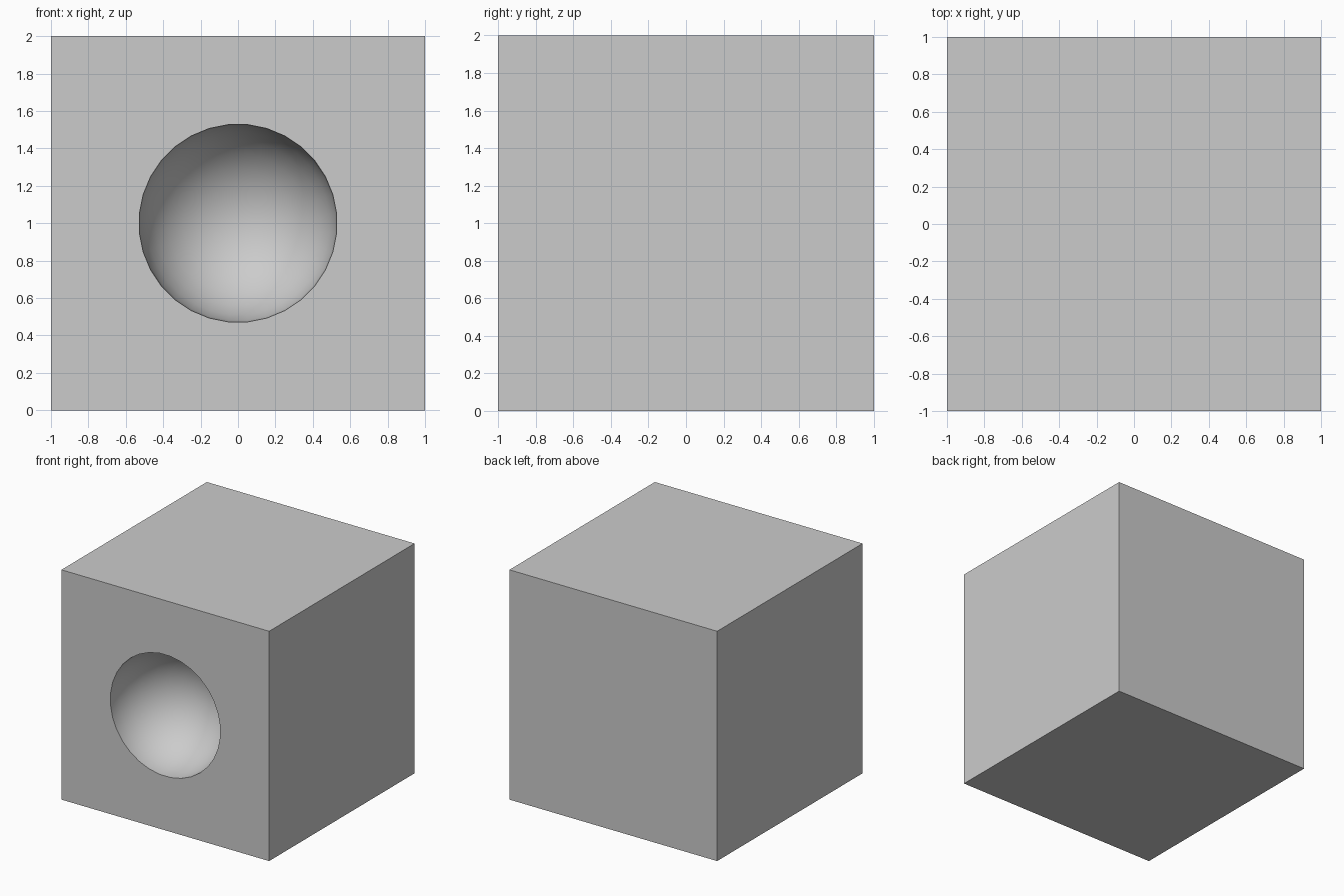
import bpy, math

if "Cube" in bpy.data.objects:
    bpy.data.objects.remove(bpy.data.objects["Cube"])

# Solid cube body
bpy.ops.mesh.primitive_cube_add(size=2, location=(0, 0, 1))
block = bpy.context.object
block.name = "block"

# Ball that scoops the round hollow out of the front face
bpy.ops.mesh.primitive_uv_sphere_add(
    segments=32, ring_count=16, radius=0.53, location=(0, -1, 1),
    rotation=(math.radians(90), math.radians(360 / 64), 0))
ball = bpy.context.object
ball.name = "hollow_cutter"
ball.location.y = -0.998  # avoids a ring lying exactly on the face
bpy.ops.object.shade_smooth()

# Carve the hollow
cut = block.modifiers.new("hollow", 'BOOLEAN')
cut.operation = 'DIFFERENCE'
cut.solver = 'EXACT'
cut.object = ball
bpy.ops.object.select_all(action='DESELECT')
block.select_set(True)
bpy.context.view_layer.objects.active = block
bpy.ops.object.modifier_apply(modifier=cut.name)
bpy.data.objects.remove(ball, do_unlink=True)

# Smooth bowl, crisp cube edges
bpy.ops.object.shade_smooth_by_angle(angle=math.radians(30))
